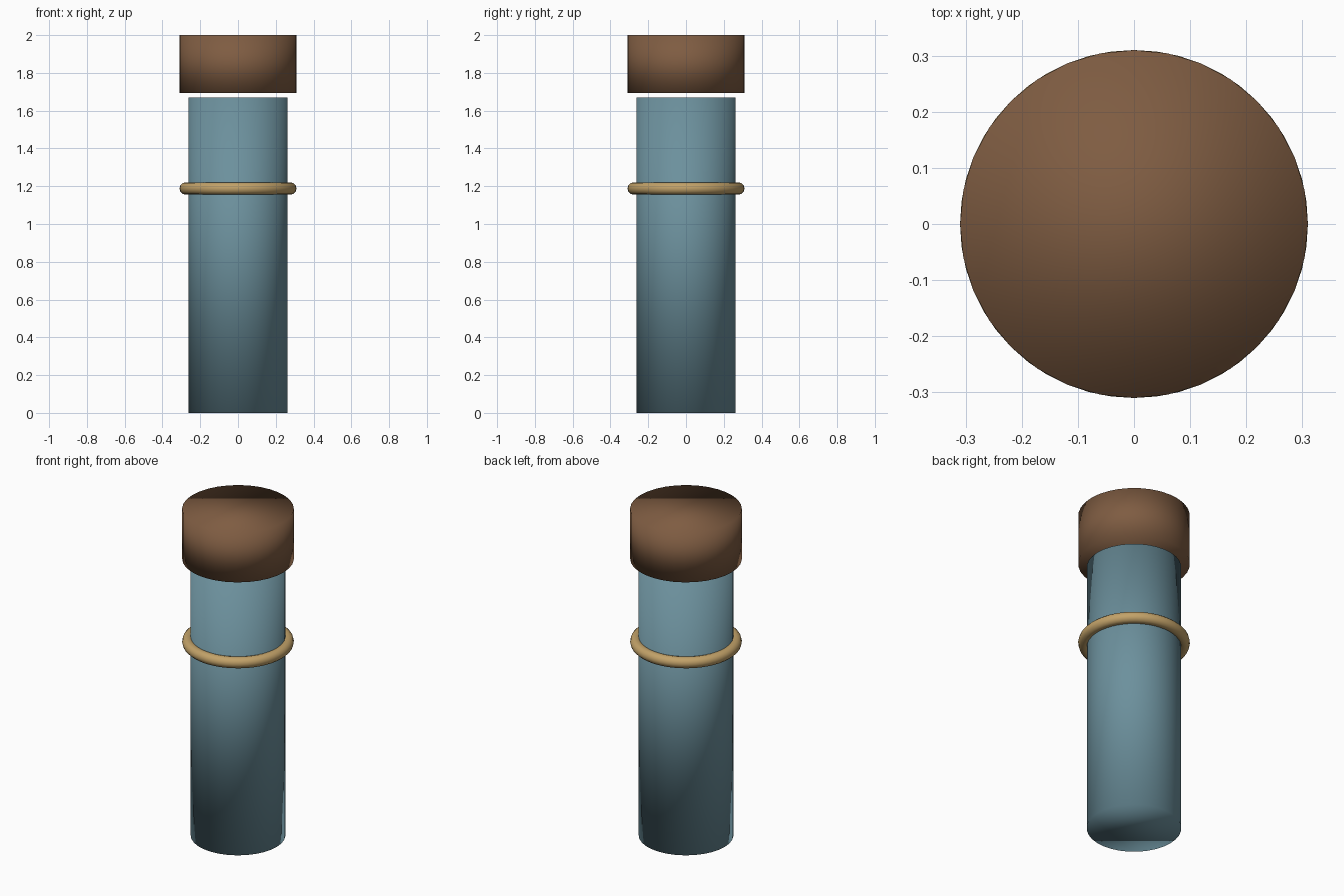
import bpy

if "Cube" in bpy.data.objects:
    bpy.data.objects.remove(bpy.data.objects["Cube"])


def material(name, rgb):
    m = bpy.data.materials.new(name)
    m.diffuse_color = (*rgb, 1.0)
    m.use_nodes = True
    m.node_tree.nodes["Principled BSDF"].inputs["Base Color"].default_value = m.diffuse_color
    return m


def finish(name, mat):
    """Name, colour and smooth the newest primitive."""
    ob = bpy.context.object
    ob.name = name
    ob.data.materials.append(mat)
    bpy.ops.object.shade_smooth()
    return ob


def cylinder(name, radius, z0, z1, mat):
    bpy.ops.mesh.primitive_cylinder_add(
        vertices=32, radius=radius, depth=z1 - z0, location=(0, 0, (z0 + z1) / 2))
    return finish(name, mat)


teal = material("teal", (0.15, 0.28, 0.335))
brown = material("brown", (0.21, 0.107, 0.054))
gold = material("gold", (0.54, 0.36, 0.14))

# Tall body and the cap floating just above it
cylinder("body", 0.263, 0.0, 1.67, teal)
cylinder("cap", 0.31, 1.693, 2.0, brown)

# Ring around the body
bpy.ops.mesh.primitive_torus_add(
    major_radius=0.277, minor_radius=0.033, major_segments=48, minor_segments=12,
    location=(0, 0, 1.188))
finish("ring", gold)
